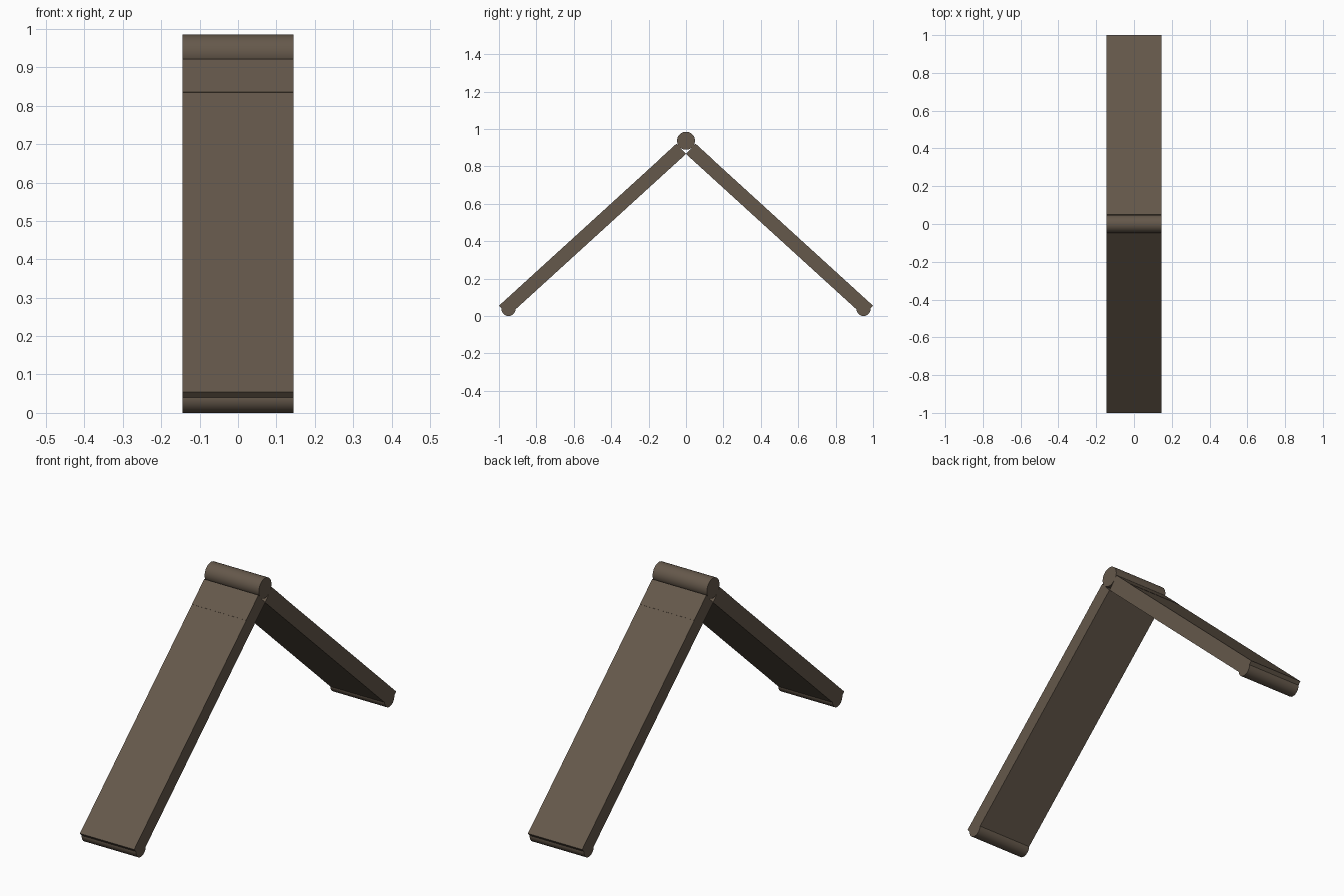
import bpy, bmesh, math
from mathutils import Vector

if "Cube" in bpy.data.objects:
    bpy.data.objects.remove(bpy.data.objects["Cube"])

HALF_W = 0.145
wood = bpy.data.materials.new("brown")
wood.diffuse_color = (0.13, 0.098, 0.07, 1)
wood.use_nodes = True
wood.node_tree.nodes["Principled BSDF"].inputs["Base Color"].default_value = wood.diffuse_color


def finish(name, bm):
    bmesh.ops.recalc_face_normals(bm, faces=bm.faces)
    me = bpy.data.meshes.new(name)
    bm.to_mesh(me)
    bm.free()
    ob = bpy.data.objects.new(name, me)
    bpy.context.collection.objects.link(ob)
    me.materials.append(wood)
    return ob


def extrude_profile(name, pts):
    """Extrude a y/z outline across the full width."""
    bm = bmesh.new()
    face = bm.faces.new([bm.verts.new((-HALF_W, p[0], p[1])) for p in pts])
    new = bmesh.ops.extrude_face_region(bm, geom=[face])["geom"]
    bmesh.ops.translate(bm, vec=(2 * HALF_W, 0, 0),
                        verts=[v for v in new if isinstance(v, bmesh.types.BMVert)])
    return finish(name, bm)


def rod(name, y, z, r):
    """Smooth round bar lying along x."""
    bpy.ops.mesh.primitive_cylinder_add(vertices=48, radius=r, depth=2 * HALF_W,
                                        location=(0, y, z), rotation=(0, math.pi / 2, 0))
    ob = bpy.context.object
    ob.name = name
    ob.data.materials.append(wood)
    bpy.ops.object.shade_smooth_by_angle(angle=math.radians(40))


# Slanted board: outer corners, then its thickness direction
foot, top = Vector((-1.0, 0.055)), Vector((-0.05, 0.921))
along = (top - foot).normalized()
inward = Vector((along.y, -along.x)) * 0.074
seam = foot + along * ((0.835 - foot.y) / along.y)

for side, s in (("front", 1), ("back", -1)):
    def board(name, a, b, lift=0.0):
        out = -inward.normalized() * lift
        pts = [a + out, b + out, b + inward, a + inward]
        extrude_profile(name, [(p.x * s, p.y) for p in pts])

    # Main leg board and the slightly proud hinge end above the seam
    board(side + "_leg", foot, seam)
    board(side + "_hinge_plate", seam, top, 0.001)
    # Rounded foot under the board
    rod(side + "_foot", -0.949 * s, 0.0375, 0.0375)

# Hinge barrel joining both legs
rod("hinge_barrel", 0, 0.937, 0.048)
